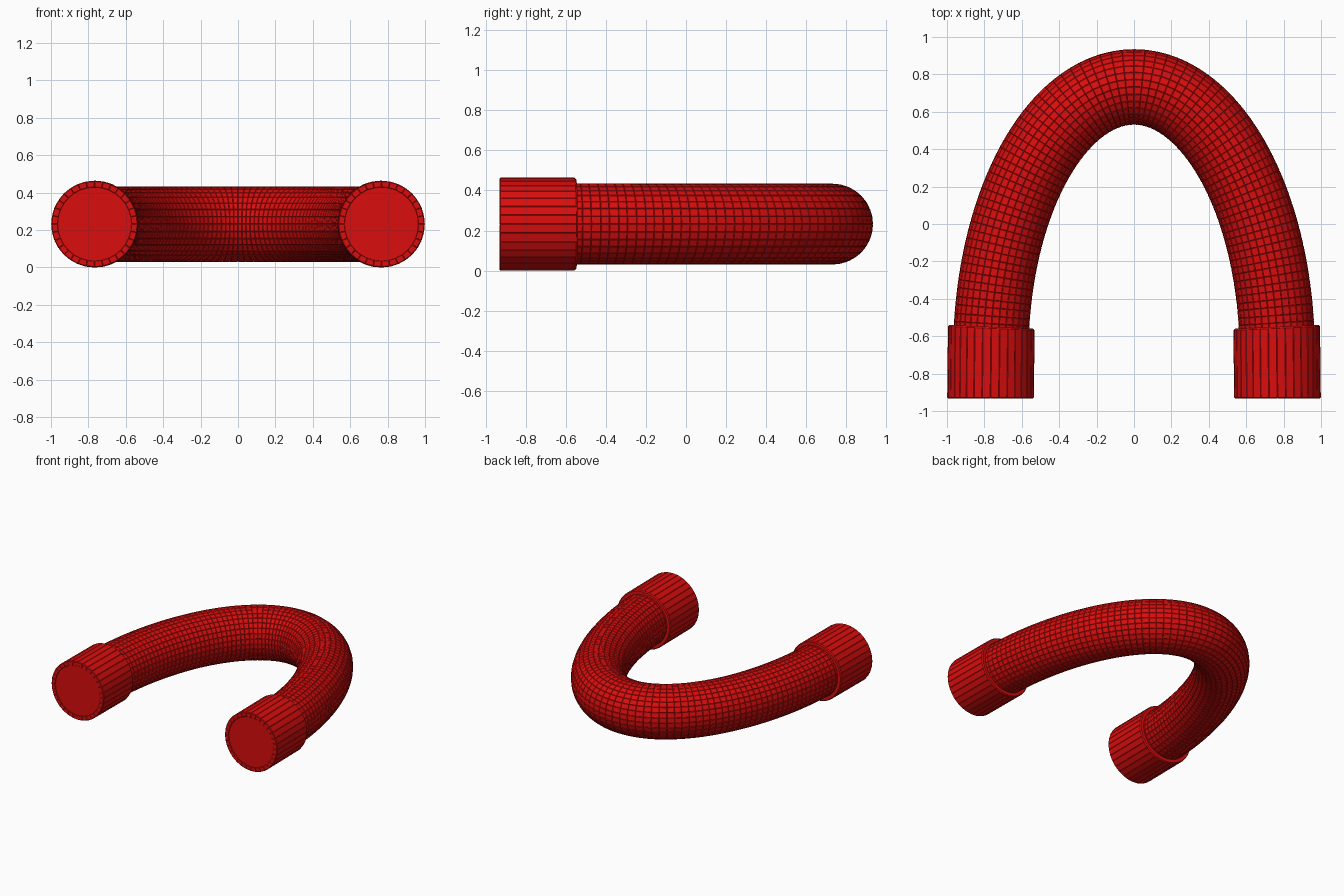
import bpy, bmesh, math
from mathutils import Vector

if "Cube" in bpy.data.objects:
    bpy.data.objects.remove(bpy.data.objects["Cube"])

SIDES = 32
ZC = 0.232                      # height of the hose axis
AX, Y0, BY = 0.766, -0.70, 1.433  # half ellipse followed by the hose

red = bpy.data.materials.new("hose red")
red.diffuse_color = (0.70, 0.004, 0.004, 1)
red.use_nodes = True
red.node_tree.nodes["Principled BSDF"].inputs["Base Color"].default_value = red.diffuse_color


def sweep(name, stations, loop, groove, grooved):
    """Skin round rings; stations are (x, y, tangent x, tangent y, radius)."""
    bm = bmesh.new()
    rings = []
    for x, y, tx, ty, r in stations:
        n = Vector((ty, -tx, 0)).normalized()
        ring = []
        for k in range(SIDES):
            a = 2 * math.pi * k / SIDES
            p = Vector((x, y, ZC)) + n * (r * math.cos(a)) + Vector((0, 0, r * math.sin(a)))
            ring.append(bm.verts.new(p))
        rings.append(ring)
    count = len(rings) if loop else len(rings) - 1
    tiles = []
    for i in range(count):
        a, b = rings[i], rings[(i + 1) % len(rings)]
        for k in range(SIDES):
            j = (k + 1) % SIDES
            f = bm.faces.new((a[k], a[j], b[j], b[k]))
            if grooved is None or i in grooved:
                tiles.append(f)
    if not loop:
        bm.faces.new(rings[0])
        bm.faces.new(rings[-1])
    bmesh.ops.recalc_face_normals(bm, faces=bm.faces[:])
    # raised tiles separated by fine grooves
    bmesh.ops.inset_individual(bm, faces=tiles, thickness=groove, depth=0.0025)
    me = bpy.data.meshes.new(name)
    bm.to_mesh(me)
    bm.free()
    me.materials.append(red)
    ob = bpy.data.objects.new(name, me)
    bpy.context.collection.objects.link(ob)
    return ob


# curved hose: straight ends joined by a half ellipse
R = 0.1995
path = [(AX, -0.928, 0, 1, R), (AX, -0.80, 0, 1, R)]
STEPS = 1000
pts = [(AX * math.cos(math.pi * i / STEPS), Y0 + BY * math.sin(math.pi * i / STEPS)) for i in range(STEPS + 1)]
length = [0.0]
for p, q in zip(pts, pts[1:]):
    length.append(length[-1] + math.dist(p, q))
RINGS = 84
i = 0
for s in range(RINGS + 1):      # evenly spaced rings
    while i < STEPS and length[i] < length[-1] * s / RINGS - 1e-9:
        i += 1
    t = math.pi * i / STEPS
    path.append((*pts[i], -AX * math.sin(t), BY * math.cos(t), R))
path += [(-AX, -0.80, 0, -1, R), (-AX, -0.928, 0, -1, R)]
sweep("hose", path, False, 0.003, None)

# ribbed end collars, leaning slightly with the hose
tilt = (-0.045, 1)
collar = sweep("end_collars", [
    (0.767, -0.930, 0, 1, 0.197),
    (0.767, -0.930, 0, 1, 0.2295),
    (0.763, -0.556, *tilt, 0.2295),
    (0.763, -0.550, *tilt, 0.2255),
    (0.763, -0.550, *tilt, 0.190),
], True, 0.003, {0, 1})
mirror = collar.modifiers.new("other end", 'MIRROR')
mirror.use_axis = (True, False, False)
